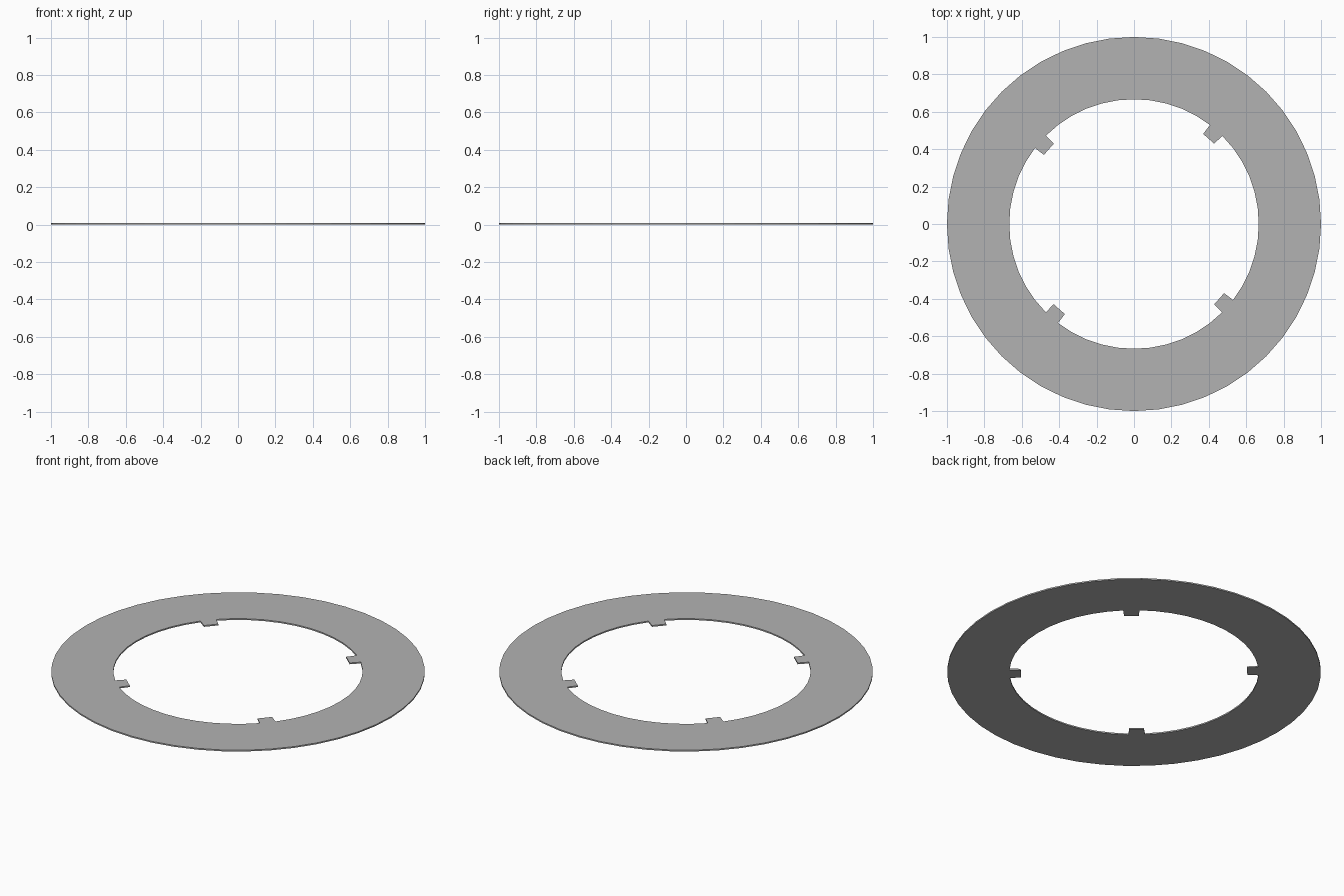
import bpy, bmesh, math

if "Cube" in bpy.data.objects:
    bpy.data.objects.remove(bpy.data.objects["Cube"])

SEGMENTS = 48            # 7.5 degrees per facet
R_OUT, R_IN, R_TAB = 1.0, 0.667, 0.607
THICKNESS = 0.008
START = 19               # seam at 142.5 degrees, beside one tab
TAB_FACETS = (6, 18, 30, 42)   # four inward tabs, 45 to 52.5 degrees + quarter turns

bm = bmesh.new()


def point(radius, step):
    a = math.tau * step / SEGMENTS
    return bm.verts.new((radius * math.cos(a), radius * math.sin(a), 0))


# Flat ring as one open strip; its two ends meet at the seam
outer = [point(R_OUT, START + i) for i in range(SEGMENTS + 1)]
inner = [point(R_IN, START + i) for i in range(SEGMENTS + 1)]
for i in range(SEGMENTS):
    bm.faces.new((inner[i], outer[i], outer[i + 1], inner[i + 1]))
    # Locking tabs pointing into the hole
    step = (START + i) % SEGMENTS
    if step in TAB_FACETS:
        bm.faces.new((point(R_TAB, step), inner[i], inner[i + 1], point(R_TAB, step + 1)))

# Thin sheet: raise a copy and wall the rim, keeping the end caps at the seam
result = bmesh.ops.extrude_face_region(bm, geom=bm.faces[:], use_keep_orig=True)
raised = [g for g in result["geom"] if isinstance(g, bmesh.types.BMVert)]
bmesh.ops.translate(bm, verts=raised, vec=(0, 0, THICKNESS))
bmesh.ops.recalc_face_normals(bm, faces=bm.faces[:])

mesh = bpy.data.meshes.new("tabbed_washer")
bm.to_mesh(mesh)
bm.free()
washer = bpy.data.objects.new("tabbed_washer", mesh)
bpy.context.collection.objects.link(washer)

# Darker grey metal
metal = bpy.data.materials.new("dark_grey")
metal.diffuse_color = (0.45, 0.45, 0.45, 1)
metal.use_nodes = True
metal.node_tree.nodes["Principled BSDF"].inputs["Base Color"].default_value = metal.diffuse_color
mesh.materials.append(metal)
